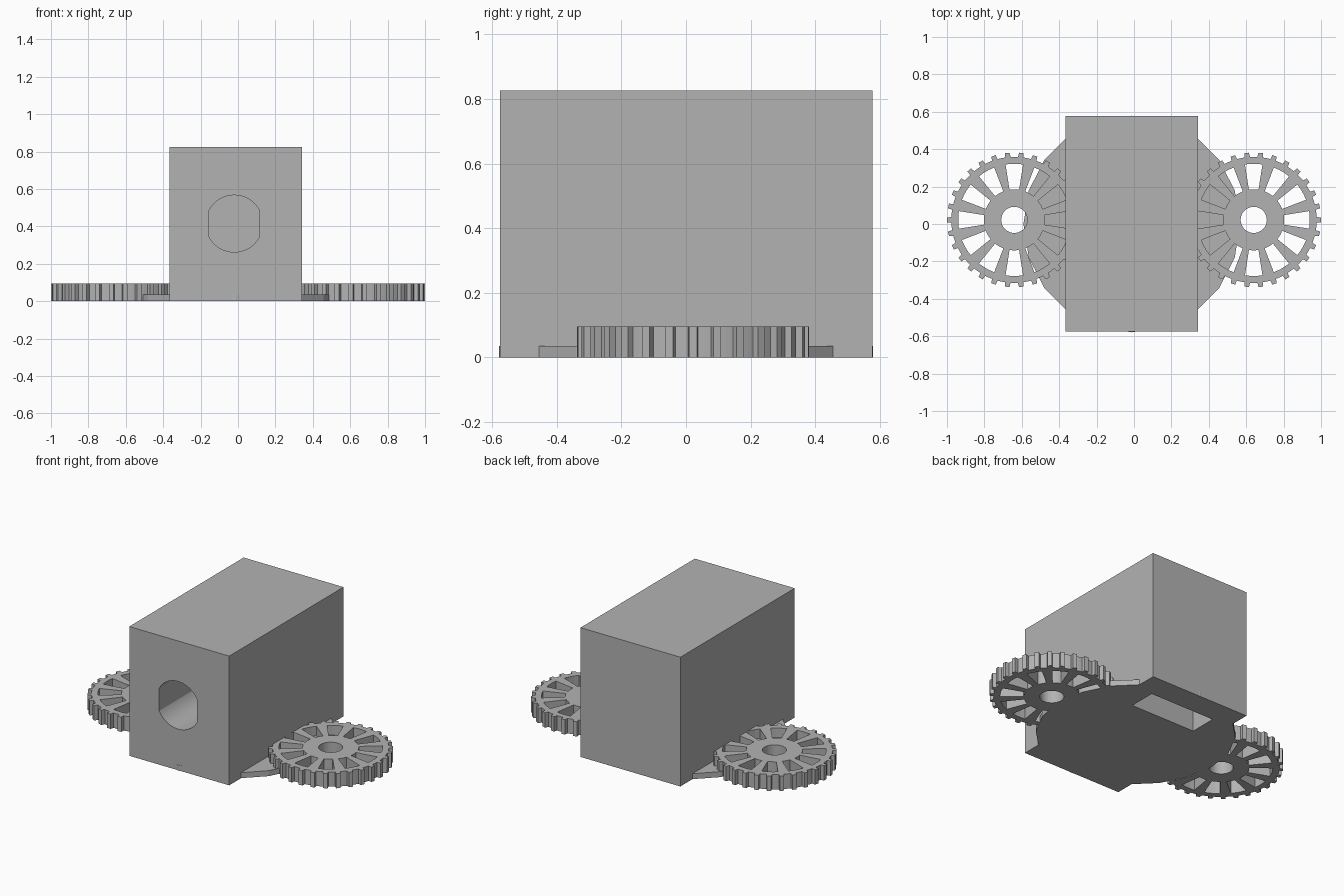
import bpy, bmesh
from math import sin, cos, radians
from mathutils import Matrix

if "Cube" in bpy.data.objects:
    bpy.data.objects.remove(bpy.data.objects["Cube"])

# Single grey plastic
grey = bpy.data.materials.new("grey plastic")
grey.use_nodes = True
grey.diffuse_color = (0.45, 0.45, 0.45, 1)
grey.node_tree.nodes["Principled BSDF"].inputs["Base Color"].default_value = grey.diffuse_color

CX = -0.012          # centre line of the housing
FLOOR_SLOT = (CX - 0.23, CX + 0.23, 0.245, 0.42)


def polar(r, deg):
    return (r * cos(radians(deg)), r * sin(radians(deg)))


def ring(r, n):
    return [polar(r, 360 * i / n) for i in range(n)]


def rect(x0, x1, y0, y1):
    return [(x0, y0), (x1, y0), (x1, y1), (x0, y1)]


def prism(name, loops, height, place=Matrix()):
    """Extrude closed outlines (outer first, then holes) upward from z = 0."""
    curve = bpy.data.curves.new(name, "CURVE")
    curve.dimensions = "2D"
    curve.fill_mode = "BOTH"
    curve.extrude = height / 2
    for loop in loops:
        spline = curve.splines.new("POLY")
        spline.points.add(len(loop) - 1)
        for point, (x, y) in zip(spline.points, loop):
            point.co = (x, y, 0, 1)
        spline.use_cyclic_u = True
        spline.use_smooth = False
    temp = bpy.data.objects.new(name + "_outline", curve)
    bpy.context.collection.objects.link(temp)
    bpy.context.view_layer.update()
    graph = bpy.context.evaluated_depsgraph_get()
    mesh = bpy.data.meshes.new_from_object(temp.evaluated_get(graph))
    bpy.data.objects.remove(temp)

    bm = bmesh.new()
    bm.from_mesh(mesh)
    bmesh.ops.remove_doubles(bm, verts=bm.verts, dist=0.0001)
    bmesh.ops.translate(bm, verts=bm.verts, vec=(0, 0, height / 2))
    bmesh.ops.transform(bm, verts=bm.verts, matrix=place)
    bmesh.ops.recalc_face_normals(bm, faces=bm.faces)
    for face in bm.faces:
        face.smooth = False
    bm.to_mesh(mesh)
    bm.free()
    mesh.name = name
    mesh.materials.clear()
    mesh.materials.append(grey)
    obj = bpy.data.objects.new(name, mesh)
    bpy.context.collection.objects.link(obj)
    return obj


def cut(target, cutter):
    mod = target.modifiers.new(cutter.name, "BOOLEAN")
    mod.operation = "DIFFERENCE"
    mod.solver = "EXACT"
    mod.object = cutter
    cutter.hide_render = True
    cutter.hide_set(True)
    cutter.display_type = "WIRE"


# Housing block
housing = prism("housing", [rect(CX - 0.353, CX + 0.353, -0.576, 0.578)], 0.826)

# Round front tunnel with flattened sides, running back to the chute
half = 0.135
arc = [polar(0.152, a) for a in range(28, 153, 4)]
outline = [(max(-half, min(half, x)), y) for x, y in arc]
outline += [(-x, -y) for x, y in outline]
tunnel = prism("tunnel_cutter", [outline], 1.02,
               Matrix.Translation((CX - 0.008, 0.42, 0.415)) @ Matrix.Rotation(radians(90), 4, "X"))
cut(housing, tunnel)

# Chute opening through the floor
chute = prism("chute_cutter", [rect(*FLOOR_SLOT)], 0.45, Matrix.Translation((0, 0, -0.03)))
cut(housing, chute)

# Faceted base plate with the same opening
plate = [(x + CX, y) for x, y in ring(0.579, 20)]
prism("base_plate", [plate, rect(*FLOOR_SLOT)], 0.035)

# Gear wheels: toothed rim, twelve spoke windows, centre bore
TEETH, WINDOWS = 30, 12
rim = []
for i in range(TEETH):
    a = 360 * i / TEETH
    rim += [polar(0.337, a - 2.6), polar(0.36, a - 2), polar(0.36, a + 2),
            polar(0.337, a + 2.6), polar(0.337, a + 6)]
windows = []
for i in range(WINDOWS):
    a = 360 * i / WINDOWS
    windows.append([polar(0.30, a + d) for d in (-9, -3, 3, 9)] +
                   [polar(0.163, a + d) for d in (9, 3, -3, -9)])
for side, x in (("left", 0.64), ("right", -0.64)):
    prism(side + "_gear", [rim, ring(0.07, 32)] + windows, 0.095,
          Matrix.Translation((x, 0.022, 0)))
